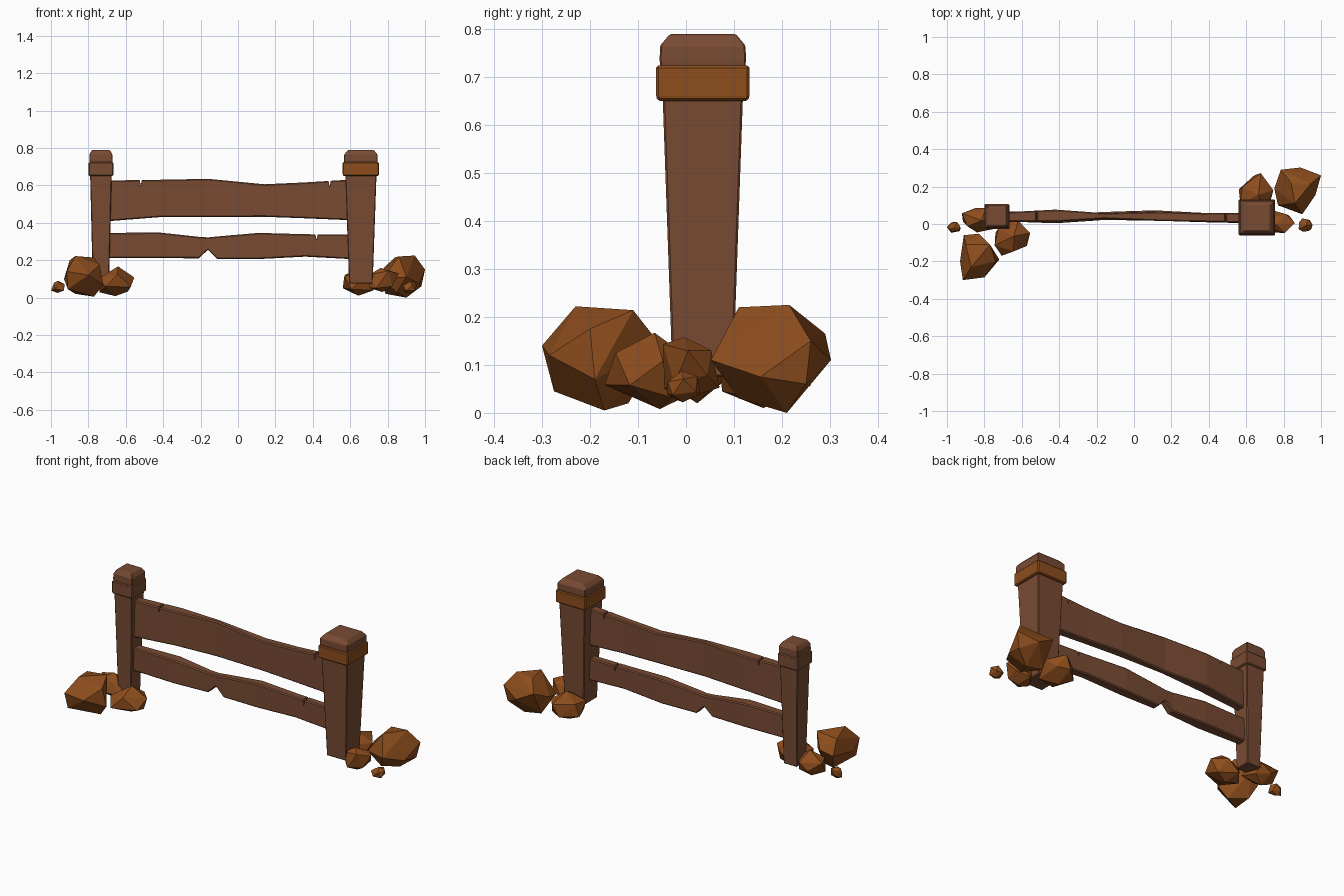
import bpy, bmesh, random
from mathutils import Vector

if "Cube" in bpy.data.objects:
    bpy.data.objects.remove(bpy.data.objects["Cube"])


def material(name, rgb):
    m = bpy.data.materials.new(name)
    m.diffuse_color = (*rgb, 1)
    m.use_nodes = True
    m.node_tree.nodes["Principled BSDF"].inputs["Base Color"].default_value = m.diffuse_color
    return m


WOOD = material("wood", (0.19, 0.07, 0.033))
RUST = material("rust_stone", (0.27, 0.075, 0.012))


def finish(name, bm, mat, bevel=0.0):
    bmesh.ops.recalc_face_normals(bm, faces=bm.faces)
    me = bpy.data.meshes.new(name)
    bm.to_mesh(me)
    bm.free()
    ob = bpy.data.objects.new(name, me)
    bpy.context.collection.objects.link(ob)
    me.materials.append(mat)
    if bevel:
        mod = ob.modifiers.new("edge_bevel", 'BEVEL')
        mod.width, mod.segments = bevel, 1
    return ob


def loft(name, rings, mat, bevel=0.0):
    """Skin a closed solid over rings with equal point counts."""
    bm = bmesh.new()
    loops = [[bm.verts.new(p) for p in r] for r in rings]
    for a, b in zip(loops, loops[1:]):
        for i in range(len(a)):
            j = (i + 1) % len(a)
            bm.faces.new((a[i], a[j], b[j], b[i]))
    bm.faces.new(loops[0])
    bm.faces.new(loops[-1])
    return finish(name, bm, mat, bevel)


def square_stack(name, cx, cy, scale, levels, mat, bevel):
    rings = [[(cx + sx * h * scale, cy + sy * h * scale, z)
              for sx, sy in ((-1, -1), (1, -1), (1, 1), (-1, 1))] for z, h in levels]
    return loft(name, rings, mat, bevel)


# Posts: tapered shaft, collar band and chamfered cap
for side, cx, cy, s, band_mat in (("right", 0.657, 0.035, 1.0, RUST), ("left", -0.733, 0.04, 0.69, WOOD)):
    square_stack(side + "_post_shaft", cx, cy, s, [(0.075, 0.063), (0.67, 0.084)], WOOD, 0.004)
    square_stack(side + "_post_band", cx, cy, s, [(0.65, 0.095), (0.66, 0.097), (0.724, 0.097)], band_mat, 0.005)
    square_stack(side + "_post_cap", cx, cy, s,
                 [(0.715, 0.088), (0.735, 0.09), (0.765, 0.089), (0.789, 0.069)], WOOD, 0.003)


def rail(name, stations, nicks):
    """Stations: x, low z, high z, front y, back y; nicks are thin cuts in the top edge."""
    rows = [list(r) for r in stations]
    for n in nicks:
        for dx, drop in ((-0.006, 0), (0, 0.03), (0.006, 0)):
            x = n + dx
            a, b = next((a, b) for a, b in zip(stations, stations[1:]) if a[0] <= x <= b[0])
            t = (x - a[0]) / (b[0] - a[0])
            r = [p + (q - p) * t for p, q in zip(a, b)]
            r[2] -= drop
            rows.append(r)
    rows.sort()
    c = 0.006
    rings = [[(x, f + c, lo), (x, k - c, lo), (x, k, lo + c), (x, k, hi - c),
              (x, k - c, hi), (x, f + c, hi), (x, f, hi - c), (x, f, lo + c)]
             for x, lo, hi, f, k in rows]
    return loft(name, rings, WOOD)


# Warped rails
rail("upper_rail", [(-0.70, 0.408, 0.626, 0.012, 0.062), (-0.42, 0.43, 0.63, 0.012, 0.077),
                    (-0.16, 0.43, 0.635, 0.028, 0.058), (0.14, 0.432, 0.606, 0.016, 0.066),
                    (0.36, 0.424, 0.616, 0.012, 0.058), (0.62, 0.413, 0.632, 0.006, 0.059)], (-0.52, 0.49))
rail("lower_rail", [(-0.70, 0.211, 0.346, 0.014, 0.065), (-0.42, 0.211, 0.348, 0.004, 0.07),
                    (-0.21, 0.21, 0.325, 0.018, 0.062), (-0.16, 0.256, 0.322, 0.022, 0.064),
                    (-0.11, 0.206, 0.327, 0.021, 0.066), (0.11, 0.206, 0.346, 0.018, 0.073),
                    (0.36, 0.219, 0.339, 0.01, 0.06), (0.62, 0.205, 0.336, 0.004, 0.05)], (0.42,))


def hull(name, pts):
    bm = bmesh.new()
    for p in pts:
        bm.verts.new(p)
    res = bmesh.ops.convex_hull(bm, input=bm.verts)
    bmesh.ops.delete(bm, geom=[v for v in bm.verts if not v.link_faces], context='VERTS')
    bmesh.ops.dissolve_limit(bm, angle_limit=0.12, verts=bm.verts, edges=bm.edges)
    return finish(name, bm, RUST)


def rock(name, lo, hi, seed):
    """Faceted stone filling the box lo..hi."""
    rnd = random.Random(seed)
    bm = bmesh.new()
    bmesh.ops.create_icosphere(bm, subdivisions=1, radius=1)
    pts = [v.co + Vector([rnd.uniform(-0.22, 0.22) for _ in range(3)]) for v in bm.verts]
    bm.free()
    mn = [min(p[i] for p in pts) for i in range(3)]
    mx = [max(p[i] for p in pts) for i in range(3)]
    hull(name, [[lo[i] + (p[i] - mn[i]) / (mx[i] - mn[i]) * (hi[i] - lo[i]) for i in range(3)] for p in pts])


# Large boulders
hull("right_boulder", [(0.86, 0.11, 0.22), (0.945, 0.215, 0.225), (0.84, 0.22, 0.215), (1.0, 0.26, 0.15),
                       (0.98, 0.25, 0.06), (0.9, 0.052, 0.11), (0.77, 0.1, 0.1), (0.75, 0.19, 0.12),
                       (0.785, 0.29, 0.165), (0.89, 0.302, 0.11), (0.97, 0.155, 0.075),
                       (0.79, 0.21, 0.02), (0.9, 0.21, 0.0), (0.85, 0.11, 0.03)])
hull("left_boulder", [(-0.9, -0.11, 0.2), (-0.87, -0.23, 0.222), (-0.77, -0.11, 0.214), (-0.74, -0.2, 0.175),
                      (-0.915, -0.3, 0.14), (-0.8, -0.285, 0.12), (-0.93, -0.2, 0.1), (-0.91, -0.06, 0.12),
                      (-0.83, -0.052, 0.14), (-0.72, -0.19, 0.07), (-0.91, -0.275, 0.045),
                      (-0.77, -0.17, 0.005), (-0.87, -0.12, 0.02)])

# Smaller stones around the post feet
rock("right_back_stone", (0.56, 0.07, 0.01), (0.745, 0.272, 0.165), 3)
rock("right_side_stone", (0.70, -0.048, 0.03), (0.86, 0.07, 0.158), 7)
rock("right_pebble", (0.88, -0.04, 0.022), (0.955, 0.03, 0.088), 11)
rock("left_front_stone", (-0.745, -0.17, 0.008), (-0.555, 0.02, 0.167), 5)
rock("left_side_stone", (-0.92, -0.045, 0.02), (-0.74, 0.085, 0.165), 9)
rock("left_pebble", (-1.0, -0.047, 0.025), (-0.928, 0.01, 0.09), 13)
